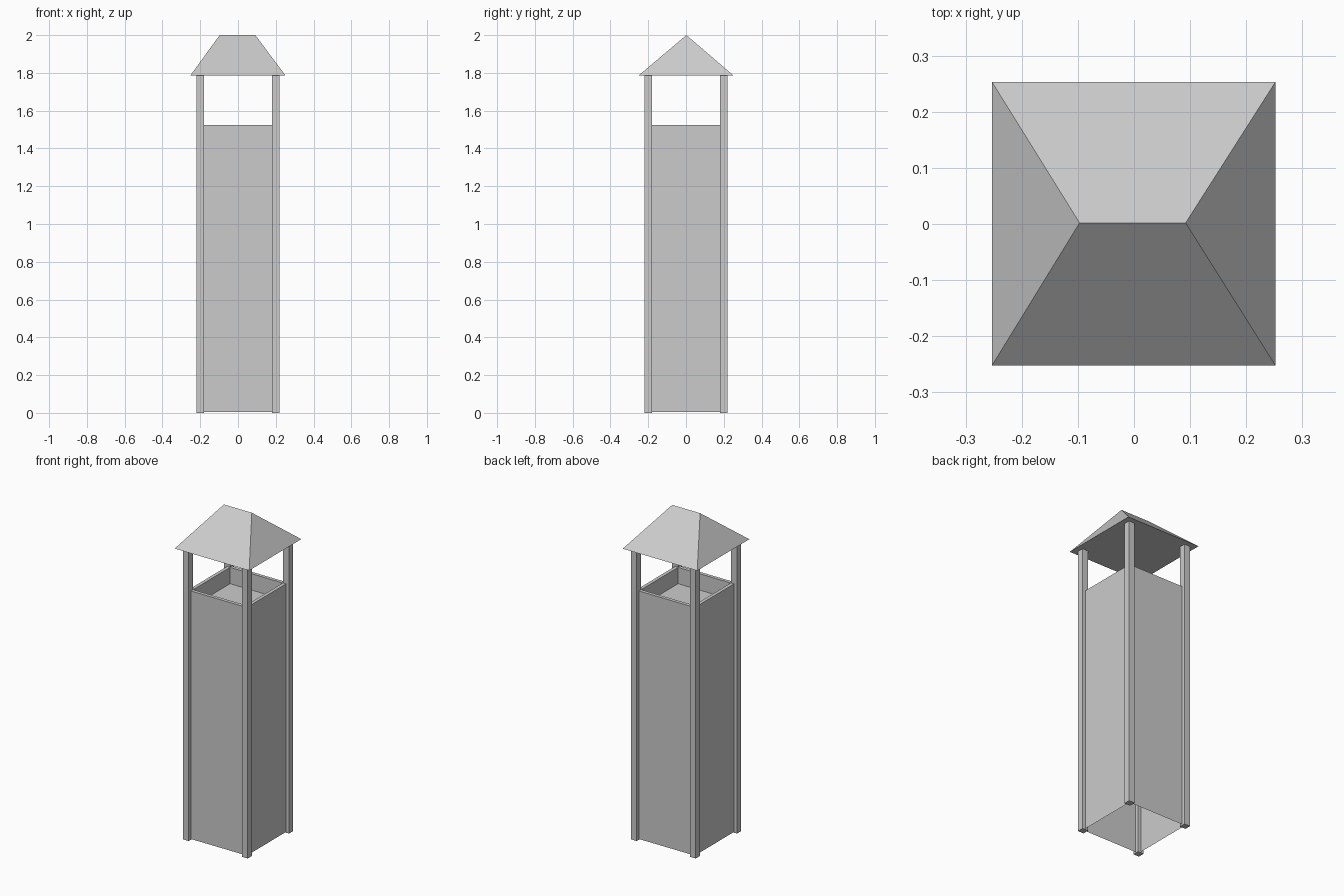
import bpy, bmesh

if "Cube" in bpy.data.objects:
    bpy.data.objects.remove(bpy.data.objects["Cube"])


def add_object(name, bm):
    bmesh.ops.recalc_face_normals(bm, faces=bm.faces[:])
    mesh = bpy.data.meshes.new(name)
    bm.to_mesh(mesh)
    bm.free()
    obj = bpy.data.objects.new(name, mesh)
    bpy.context.collection.objects.link(obj)
    return obj


def box(x, y, z0, z1, size):
    bm = bmesh.new()
    bmesh.ops.create_cube(bm, size=1)
    bmesh.ops.scale(bm, vec=(size, size, z1 - z0), verts=bm.verts)
    bmesh.ops.translate(bm, vec=(x, y, (z0 + z1) / 2), verts=bm.verts)
    return bm


EAVE, TOP = 1.785, 2.0

# Four corner posts
for fb, sy in (("front", -1), ("back", 1)):
    for lr, sx in (("left", -1), ("right", 1)):
        add_object(f"{fb}_{lr}_post", box(0.2 * sx, 0.2 * sy, 0, EAVE, 0.04))

# Body shell: open underneath, with a narrow rim and a sunken tray on top
bm = box(0, 0, 0.005, 1.525, 0.4)
bm.normal_update()
bottom = [f for f in bm.faces if f.normal.z < -0.5]
bmesh.ops.delete(bm, geom=bottom, context='FACES_ONLY')
top = next(f for f in bm.faces if f.normal.z > 0.5)
bmesh.ops.inset_region(bm, faces=[top], thickness=0.03)
tray = bmesh.ops.extrude_discrete_faces(bm, faces=[top])["faces"][0]
bmesh.ops.translate(bm, vec=(0, 0, -0.1), verts=tray.verts)
add_object("body", bm)

# Hipped roof with a closed underside
bm = bmesh.new()
a, b, c, d = [bm.verts.new((x, y, EAVE)) for x, y in
              ((-0.253, -0.252), (0.252, -0.252), (0.252, 0.253), (-0.253, 0.253))]
left = bm.verts.new((-0.097, 0.002, TOP))
right = bm.verts.new((0.092, 0.002, TOP))
for face in ((a, b, right, left), (b, c, right), (c, d, left, right), (d, a, left), (d, c, b, a)):
    bm.faces.new(face)
add_object("roof", bm)
